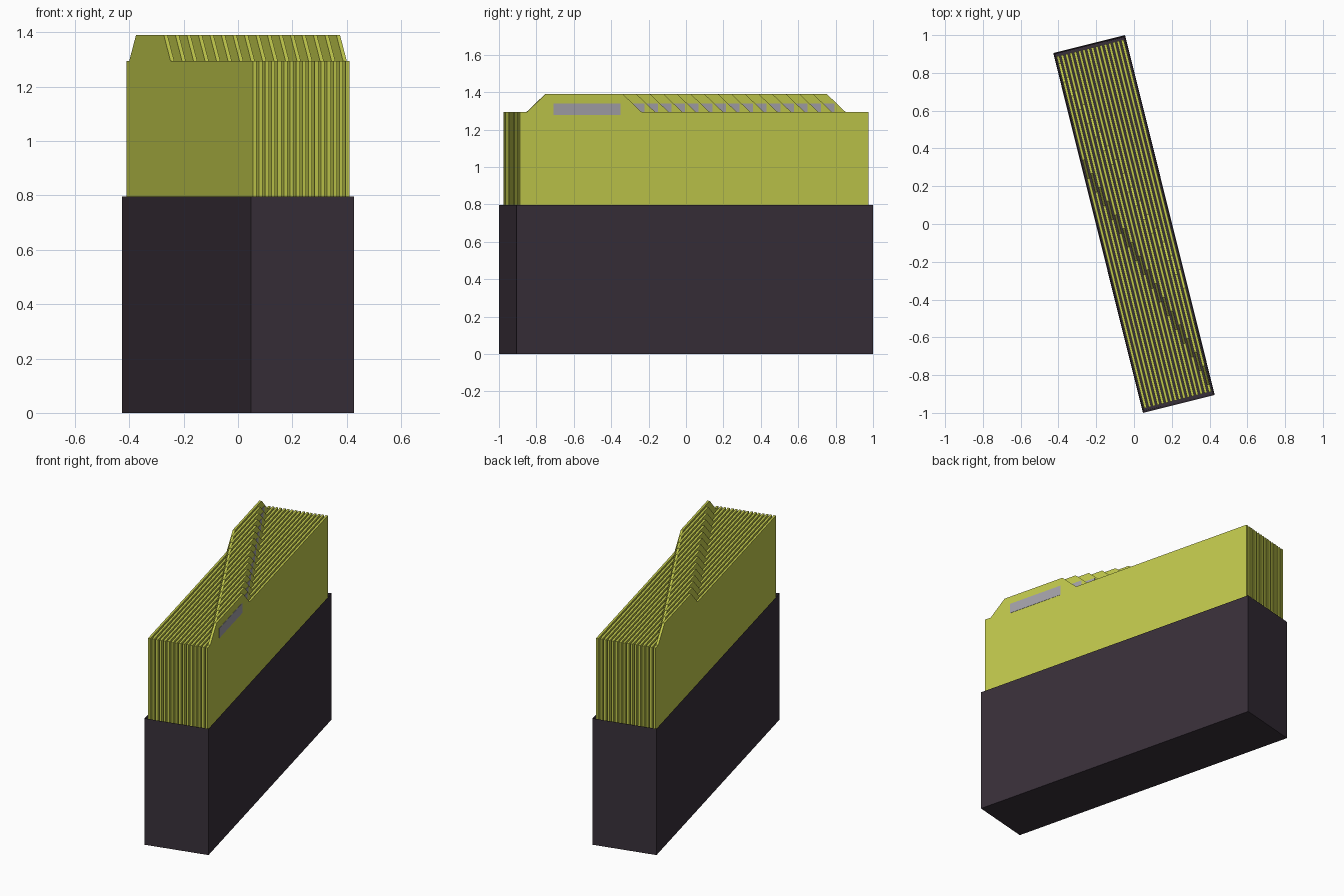
import bpy, bmesh, math
from mathutils import Matrix

cube = bpy.data.objects.get("Cube")
if cube:
    bpy.data.objects.remove(cube, do_unlink=True)

TURN = Matrix.Rotation(math.radians(14), 4, 'Z')
BOX_W, BOX_L, BOX_H, WALL = 0.392, 1.963, 0.797, 0.012
COUNT, STACK_W, HALF_L, THICK = 16, 0.366, 0.96, 0.014
SHEET_TOP, TAB_TOP = 1.295, 1.39


def material(name, rgb):
    mat = bpy.data.materials.new(name)
    mat.use_nodes = True
    mat.diffuse_color = (*rgb, 1)
    mat.node_tree.nodes["Principled BSDF"].inputs["Base Color"].default_value = (*rgb, 1)
    return mat


box_mat = material("dark box", (0.040, 0.029, 0.041))
folder_mat = material("lime folder", (0.54, 0.585, 0.073))
label_mat = material("grey label", (0.37, 0.36, 0.40))


def finish(name, bm, mat):
    bmesh.ops.recalc_face_normals(bm, faces=bm.faces)
    mesh = bpy.data.meshes.new(name)
    bm.to_mesh(mesh)
    bm.free()
    mesh.materials.append(mat)
    obj = bpy.data.objects.new(name, mesh)
    obj.matrix_world = TURN
    bpy.context.collection.objects.link(obj)
    return obj


def plate(name, outline, x, thick, mat):
    """Extrude a side outline of (y, z) points across the stack."""
    bm = bmesh.new()
    face = bm.faces.new([bm.verts.new((x - thick / 2, y, z)) for y, z in outline])
    new = bmesh.ops.extrude_face_region(bm, geom=[face])["geom"]
    moved = [v for v in new if isinstance(v, bmesh.types.BMVert)]
    bmesh.ops.translate(bm, verts=moved, vec=(thick, 0, 0))
    return finish(name, bm, mat)


# Open box: the top face is inset to a rim and pushed down to the floor
bm = bmesh.new()
bmesh.ops.create_cube(bm, size=1)
bmesh.ops.scale(bm, verts=bm.verts, vec=(BOX_W, BOX_L, BOX_H))
bmesh.ops.translate(bm, verts=bm.verts, vec=(0, 0, BOX_H / 2))
top = max(bm.faces, key=lambda f: f.calc_center_median().z)
bmesh.ops.inset_region(bm, faces=[top], thickness=WALL)
for v in top.verts:
    v.co.z = WALL
finish("box", bm, box_mat)

# Folders with tabs stepping back across the stack, each with a label
for i in range(COUNT):
    t = i / (COUNT - 1)
    x = (STACK_W - THICK) * (0.5 - t)
    mid = 0.606 * (2 * t - 1)
    outline = [(-HALF_L, WALL), (HALF_L, WALL), (HALF_L, SHEET_TOP),
               (mid + 0.314, SHEET_TOP), (mid + 0.212, TAB_TOP),
               (mid - 0.212, TAB_TOP), (mid - 0.314, SHEET_TOP), (-HALF_L, SHEET_TOP)]
    plate(f"folder_{i + 1}", outline, x, THICK, folder_mat)

    shift = 0.015 if i == 0 else 0.07
    a, b = mid + shift - 0.185, mid + shift + 0.185
    label = [(a, 1.277), (b, 1.277), (b, 1.34), (a, 1.34)]
    plate(f"label_{i + 1}", label, x + THICK / 2 + 0.0005, 0.002, label_mat)
